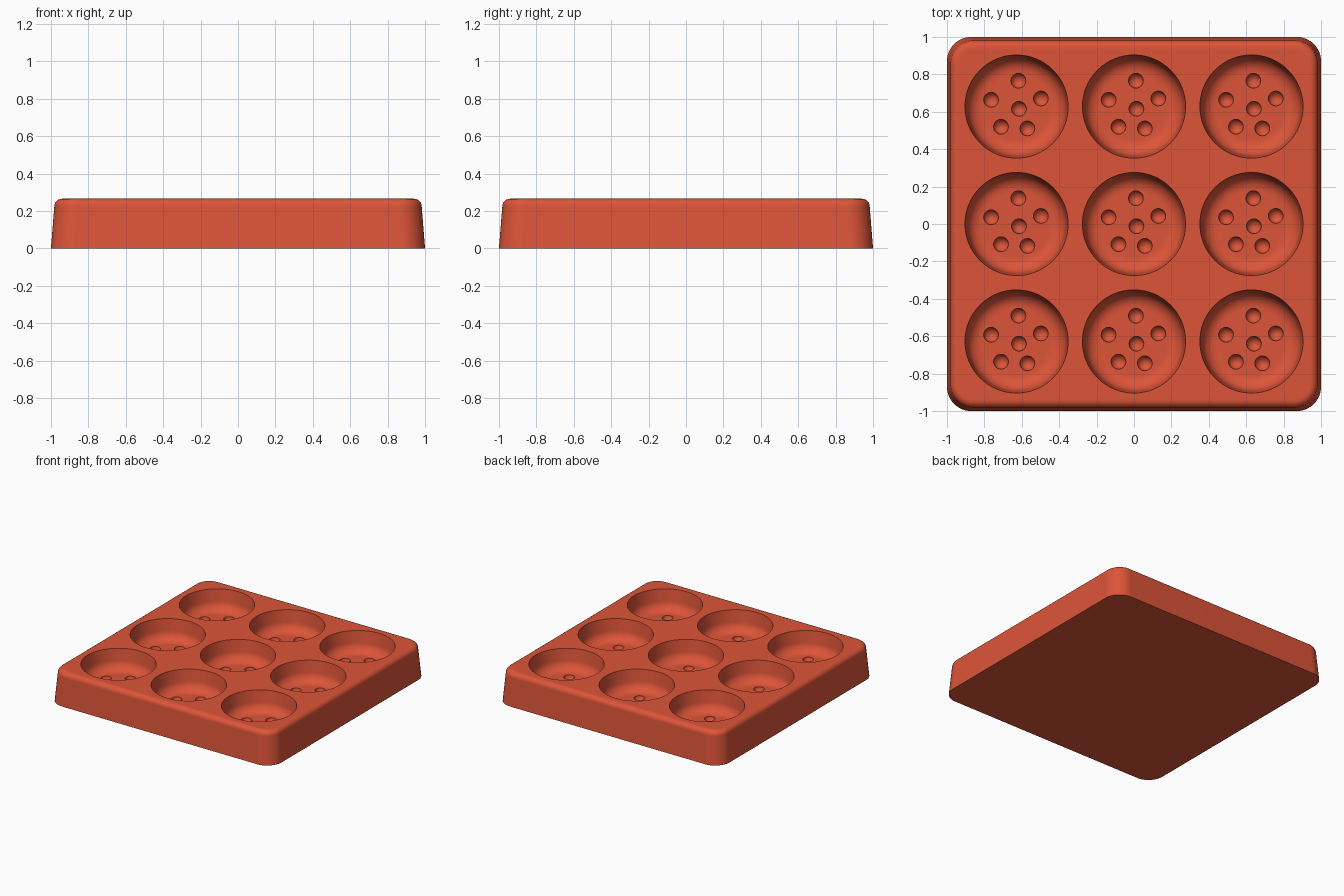
import bpy, bmesh
from math import cos, sin, pi, tau, radians

cube = bpy.data.objects.get("Cube")
if cube:
    bpy.data.objects.remove(cube, do_unlink=True)

HEIGHT, FLOOR, PITCH, CUP_R = 0.265, 0.1, 0.628, 0.276

terracotta = bpy.data.materials.new("terracotta red")
terracotta.use_nodes = True
colour = (0.72, 0.09, 0.04, 1)
terracotta.diffuse_color = colour
terracotta.node_tree.nodes["Principled BSDF"].inputs["Base Color"].default_value = colour


def loft(bm, rings):
    """Skin closed rings of points from bottom to top and cap both ends."""
    loops = [[bm.verts.new(p) for p in ring] for ring in rings]
    for a, b in zip(loops, loops[1:]):
        n = len(a)
        for i in range(n):
            j = (i + 1) % n
            bm.faces.new((a[i], a[j], b[j], b[i]))
    bm.faces.new(loops[0][::-1])
    bm.faces.new(loops[-1])


def make_object(name, bm):
    bmesh.ops.recalc_face_normals(bm, faces=bm.faces)
    mesh = bpy.data.meshes.new(name)
    bm.to_mesh(mesh)
    bm.free()
    obj = bpy.data.objects.new(name, mesh)
    bpy.context.collection.objects.link(obj)
    mesh.materials.append(terracotta)
    return obj


def rounded_square(half, radius, z, steps=12):
    c = half - radius
    ring = []
    for sx, sy, start in ((1, 1, 0), (-1, 1, 1), (-1, -1, 2), (1, -1, 3)):
        for i in range(steps + 1):
            a = (start + i / steps) * pi / 2
            ring.append((sx * c + radius * cos(a), sy * c + radius * sin(a), z))
    return ring


def circle(x, y, r, z, sides=64):
    return [(x + r * cos(tau * i / sides), y + r * sin(tau * i / sides), z)
            for i in range(sides)]


# Tray block: tapered sides, rounded corners and a rounded top edge
EDGE = 0.04
rings = [rounded_square(1.0, 0.13, 0)]
for i in range(7):
    a = i / 6 * pi / 2
    inset = EDGE * (1 - cos(a))
    rings.append(rounded_square(0.982 - inset, 0.125 - inset, HEIGHT - EDGE + EDGE * sin(a)))
rings.append(rounded_square(0.93, 0.075, HEIGHT))
bm = bmesh.new()
loft(bm, rings)
tray = make_object("tray", bm)

# Cup profile: flat floor, rounded lower corner, slightly flared wall
FILLET, WALL = 0.08, 0.264
profile = [(WALL - FILLET - 0.01, FLOOR)]
for i in range(9):
    a = i / 8 * radians(85)
    profile.append((WALL - FILLET + FILLET * sin(a), FLOOR + FILLET * (1 - cos(a))))
slope = (CUP_R - WALL) / (HEIGHT - FLOOR - FILLET)
profile += [(CUP_R, HEIGHT), (CUP_R + slope * 0.1, HEIGHT + 0.1)]

centres = [(x * PITCH, y * PITCH) for x in (-1, 0, 1) for y in (-1, 0, 1)]
bm = bmesh.new()
for x, y in centres:
    loft(bm, [circle(x, y, r, z) for r, z in profile])
cups = make_object("cup_cutter", bm)

# Round dimples: one near the middle and five around it
dimples = [(0.013, -0.012), (0.01, 0.138), (0.13, 0.043),
           (0.058, -0.117), (-0.083, -0.108), (-0.136, 0.036)]
bm = bmesh.new()
for x, y in centres:
    for dx, dy in dimples:
        ball = bmesh.ops.create_uvsphere(bm, u_segments=24, v_segments=13, radius=0.04)
        bmesh.ops.translate(bm, verts=ball["verts"], vec=(x + dx, y + dy, FLOOR))
balls = make_object("dimple_cutter", bm)

# Cut the cups, then the dimples in their floors
bpy.ops.object.select_all(action="DESELECT")
tray.select_set(True)
bpy.context.view_layer.objects.active = tray
for cutter in (cups, balls):
    cutter.hide_render = True
    cut = tray.modifiers.new("cut", "BOOLEAN")
    cut.operation = "DIFFERENCE"
    cut.solver = "EXACT"
    cut.object = cutter
    bpy.ops.object.modifier_apply(modifier=cut.name)
    bpy.data.objects.remove(cutter, do_unlink=True)

# Smooth curves, crisp rims, flat-looking large faces
bpy.ops.object.shade_smooth_by_angle(angle=radians(35))
weighted = tray.modifiers.new("weighted normals", "WEIGHTED_NORMAL")
weighted.keep_sharp = True
bpy.ops.object.modifier_apply(modifier=weighted.name)
